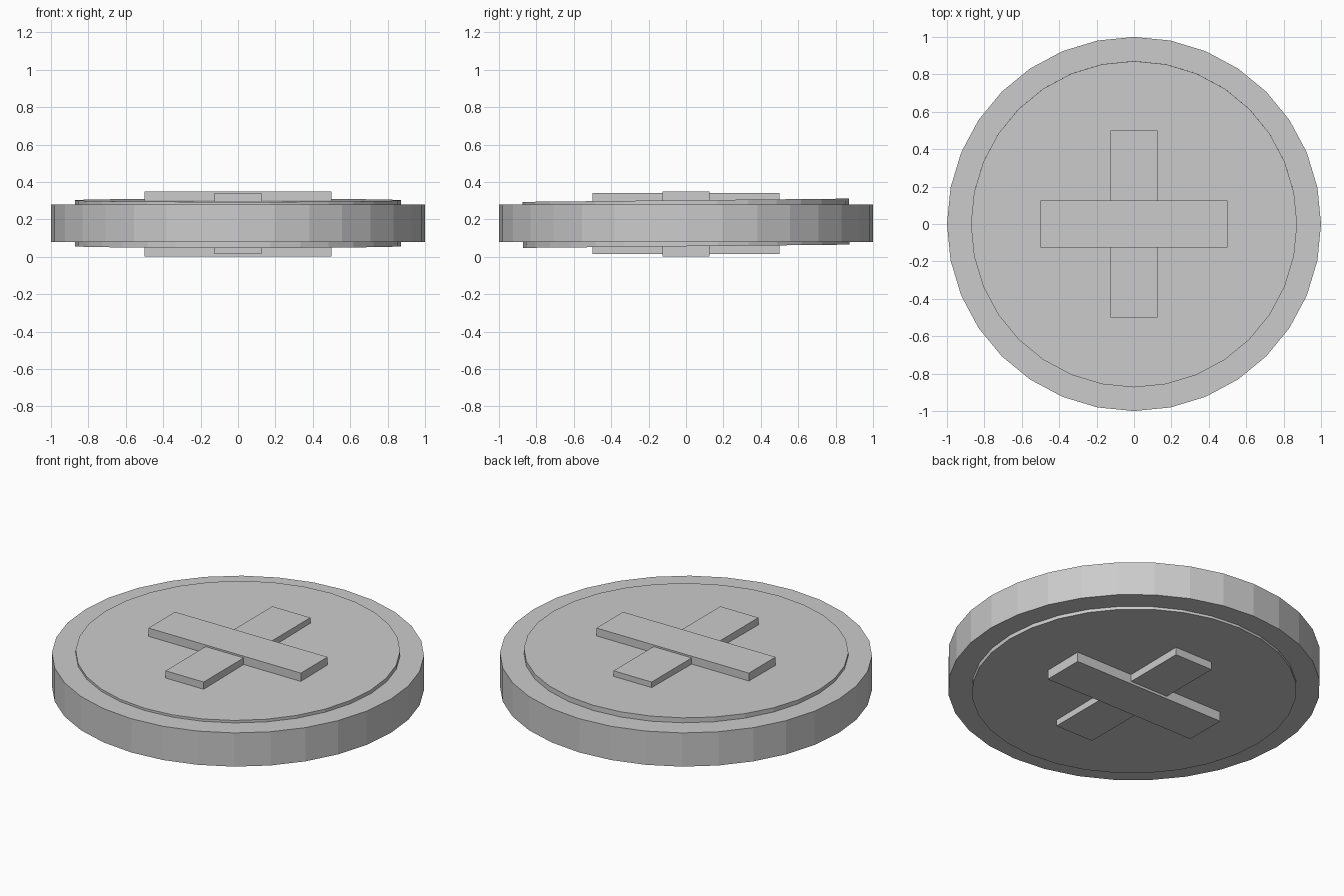
import bpy, math

if "Cube" in bpy.data.objects:
    bpy.data.objects.remove(bpy.data.objects["Cube"])


def disc(name, radius, z0, z1, tilt=0.0):
    # 32-sided flat disc with a vertex on the axes
    bpy.ops.mesh.primitive_cylinder_add(
        vertices=32, radius=radius, depth=z1 - z0,
        location=(0, 0, (z0 + z1) / 2), rotation=(tilt, 0, 0))
    bpy.context.object.name = name


def bar(name, sx, sy, z0, z1):
    bpy.ops.mesh.primitive_cube_add(size=1, location=(0, 0, (z0 + z1) / 2))
    ob = bpy.context.object
    ob.name = name
    ob.scale = (sx, sy, z1 - z0)
    bpy.ops.object.transform_apply(location=False, rotation=False, scale=True)


# Outer rim and the slightly tilted inner plate showing on both faces
disc("outer_disc", 1.0, 0.08, 0.28)
disc("inner_plate", 0.872, 0.056, 0.302, tilt=0.01)

# Crossed bars running through the disc
bar("long_cross_bar_x", 1.0, 0.25, 0.0, 0.35)
bar("long_cross_bar_y", 0.25, 1.0, 0.015, 0.34)
